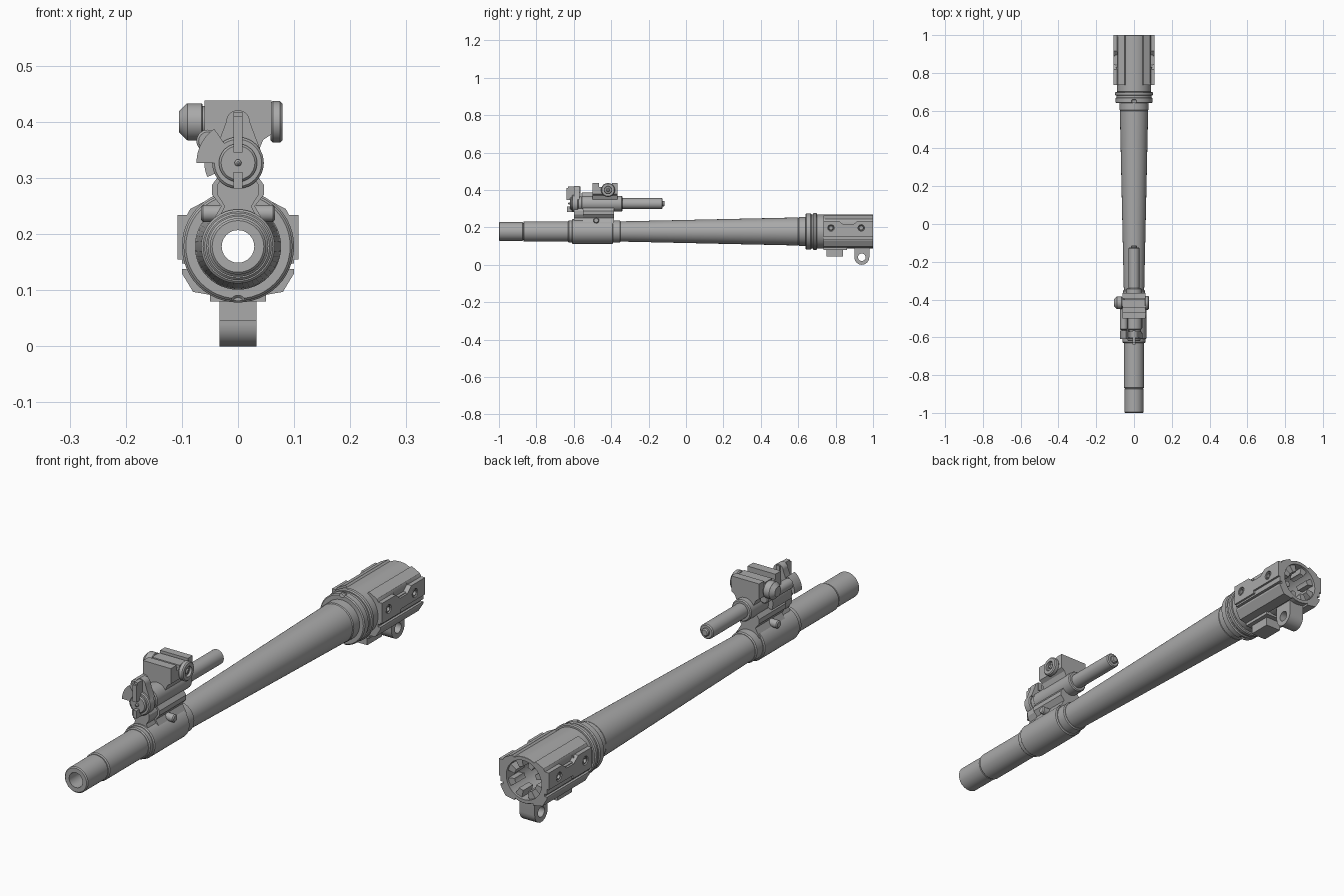
import bpy, bmesh
from math import sin, cos, pi, radians

default_cube = bpy.data.objects.get("Cube")
if default_cube:
    bpy.data.objects.remove(default_cube)

steel = bpy.data.materials.new("grey_steel")
steel.use_nodes = True
grey = (.4, .4, .4, 1)
steel.diffuse_color = grey
steel.node_tree.nodes["Principled BSDF"].inputs["Base Color"].default_value = grey

bore = (0, .178)     # centre line of the barrel, in x and z
gas = (0, .327)      # centre line of the gas cylinder, in x and z
clamp = (-.417, .4)  # centre of the clamp screw, in y and z
bore_radius = .029
parts = []


def loft(name, rings, capped):
    """Join rings of points with side faces, and close both ends if capped, else join last to first."""
    bm = bmesh.new()
    loops = [[bm.verts.new(point) for point in ring] for ring in rings]
    following = loops[1:] if capped else loops[1:] + loops[:1]
    for ring, following_ring in zip(loops, following):
        for i in range(len(ring)):
            bm.faces.new((ring[i - 1], ring[i], following_ring[i], following_ring[i - 1]))
    if capped:
        bm.faces.new(loops[0])
        bm.faces.new(loops[-1])
    bmesh.ops.recalc_face_normals(bm, faces=bm.faces)
    mesh = bpy.data.meshes.new(name)
    bm.to_mesh(mesh)
    bm.free()
    mesh.materials.append(steel)
    part = bpy.data.objects.new(name, mesh)
    bpy.context.collection.objects.link(part)
    parts.append(part)
    return part


def place(along, point, axis):
    across, height = point
    return (across, along, height) if axis == "y" else (along, across, height)


def arc(centre, radius, start, end, steps=12):
    """Points on a circle between two angles in degrees."""
    angles = [radians(start + (end - start) * i / steps) for i in range(steps + 1)]
    return [(centre[0] + radius * cos(a), centre[1] + radius * sin(a)) for a in angles]


def band(centre, inner, outer, start, end):
    """Outline of a piece of a ring."""
    return arc(centre, outer, start, end) + arc(centre, inner, end, start)


def prism(name, outline, start, end, axis="y"):
    """Extrude an outline: (x, z) along y, or (y, z) along x."""
    return loft(name, [[place(t, p, axis) for p in outline] for t in (start, end)], True)


def box(name, x, y, z):
    return prism(name, [(x[i], z[j]) for i, j in ((0, 0), (1, 0), (1, 1), (0, 1))], *y)


def tube(name, start, end, radius, centre=bore, hole=0, end_radius=None, axis="y", bevel=.004):
    """Round bar, tapered if end_radius is given, hollow if hole is given."""
    last = end_radius or radius
    profile = [(start, radius - bevel), (start + bevel, radius), (end - bevel, last), (end, last - bevel)]
    if hole:
        profile += [(end, hole), (start, hole)]
    rings = [[place(t, p, axis) for p in arc(centre, r, 0, 360, 48)[:-1]] for t, r in profile]
    return loft(name, rings, not hole)


def mirrored(half):
    """Complete a right-hand outline with its left-hand half."""
    return half + [(-x, z) for x, z in reversed(half)]


def cut(target, cutter):
    modifier = target.modifiers.new("cut", "BOOLEAN")
    modifier.operation, modifier.solver, modifier.object = "DIFFERENCE", "EXACT", cutter
    bpy.context.view_layer.objects.active = target
    bpy.ops.object.modifier_apply(modifier=modifier.name)
    parts.remove(cutter)
    bpy.data.objects.remove(cutter)


# Barrel: muzzle, straight section, long taper and shoulder
tube("muzzle", start=-1, end=-.87, radius=.05, hole=bore_radius)
tube("barrel_front", start=-.87, end=-.35, radius=.054, hole=bore_radius)
tube("barrel_taper", start=-.35, end=.6, radius=.054, end_radius=.075, hole=bore_radius, bevel=.001)
tube("barrel_shoulder", start=.6, end=.8, radius=.077, hole=bore_radius)

# Gas block sleeve with a collar at each end
tube("sleeve_front_collar", start=-.63, end=-.6, radius=.06, hole=.05)
tube("gas_block_sleeve", start=-.61, end=-.39, radius=.066, hole=.05)
tube("sleeve_rear_collar", start=-.4, end=-.35, radius=.059, hole=.05)

# Stepped flange with a locating notch above and below
flange = tube("breech_flange", start=.64, end=.67, radius=.097, hole=.06)
for side in (-1, 1):
    notch_centre = (0, bore[1] + side * .1)
    cut(flange, tube("notch_cutter", start=.6, end=.66, radius=.013, centre=notch_centre))
tube("flange_step", start=.66, end=.69, radius=.092, hole=.06)
tube("flange_rim", start=.68, end=.7, radius=.1, hole=.06)

# Hollow breech with locking lugs round its mouth
tube("breech_tube", start=.7, end=1, radius=.09, hole=.076, bevel=.001)
tube("breech_floor", start=.7, end=.8, radius=.08, hole=bore_radius)
lug_count = 8
for i in range(lug_count):
    angle = (i + .5) * 360 / lug_count
    prism("locking_lug", band(bore, .048, .08, angle - 11, angle + 11), .93, .99)

# Side wings and drilled mounting plates
wing_edge = [(.05, .263), (.085, .245), (.1, .218), (.1, .13), (.08, .097), (.04, .09)]
wing = prism("breech_wing", wing_edge + arc(bore, .084, -64, 62), .735, 1)
cut(wing, box("groove_cutter", x=(.09, .2), y=(.7, 1.1), z=(.138, .148)))
cut(wing, box("relief_cutter", x=(.088, .2), y=(.83, .915), z=(.215, .3)))
plate = box("mounting_plate", x=(.088, .108), y=(.735, 1), z=(.155, .234))
recess = [(.8, .25), (.845, .212), (.89, .212), (.935, .25)]
cut(plate, prism("recess_cutter", recess, .08, .2, axis="x"))
cut(plate, box("step_cutter", x=(.08, .2), y=(.85, 1.1), z=(.1, .168)))
for y in (.775, .937):
    hole_centre = (y, .197)
    for part in (plate, wing):
        cut(part, tube("hole_cutter", start=.093, end=.2, radius=.017, centre=hole_centre, axis="x"))
    bushing = tube("plate_bushing", start=.09, end=.106, radius=.014, hole=.009,
                   centre=hole_centre, axis="x", bevel=.001)
    bushing.modifiers.new("other_side", "MIRROR")
for part in (wing, plate):
    part.modifiers.new("other_side", "MIRROR")

# Block and ring lug under the breech
lug_width = .033
box("lower_block", x=(-lug_width, lug_width), y=(.75, .84), z=(.045, .1))
box("lower_rail", x=(-.05, .05), y=(.735, .86), z=(.08, .1))
ring_centre = (.94, .04)
ring_outline = arc(ring_centre, .04, 180, 360) + [(.98, .1), (.9, .1)]
ring = prism("ring_lug", ring_outline, -lug_width, lug_width, axis="x")
cut(ring, tube("ring_cutter", start=-.1, end=.1, radius=.02, centre=ring_centre, axis="x"))

# Waisted neck between sleeve and gas cylinder, with a cross pin
neck = [(.05, .215), (.03, .25), (.046, .27), (.046, .288), (.03, .31)]
prism("gas_neck", mirrored(neck), -.55, -.385)
prism("neck_front_step", mirrored([(x * .8, z) for x, z in neck]), -.6, -.55)
tube("neck_cross_pin", start=-.066, end=.066, radius=.015, centre=(-.48, .237), axis="x")

# Gas cylinder, rear tube and nozzle
tube("gas_cap_face", start=-.62, end=-.6, radius=.034, centre=gas)
tube("gas_cap", start=-.61, end=-.575, radius=.046, centre=gas)
tube("gas_cap_groove", start=-.58, end=-.55, radius=.038, centre=gas)
tube("gas_cylinder", start=-.56, end=-.34, radius=.042, centre=gas)
tube("gas_tube", start=-.35, end=-.125, radius=.029, centre=gas)
tube("gas_nozzle", start=-.13, end=-.114, radius=.015, centre=gas)
tube("regulator_pin", start=-.63, end=-.6, radius=.006, centre=gas)

# Regulator lever and its side flap
lever_top = arc((0, .4), .021, 0, 180)
prism("regulator_lever", [(.04, .35)] + lever_top + [(-.04, .35)], -.6, -.57)
rib = (-.008, .008)
box("lever_rib", x=rib, y=(-.638, -.6), z=(.345, .41))
box("lever_hook", x=rib, y=(-.63, -.565), z=(.385, .418))
box("lever_stub", x=rib, y=(-.637, -.56), z=(.281, .311))
prism("regulator_flap", band(gas, .04, .074, 125, 180), -.61, -.565)
prism("regulator_shroud", band(gas, .036, .06, 140, 205), -.57, -.45)
tube("side_pivot", start=-.56, end=-.4, radius=.02, centre=(-.054, .366))

# Sight mount with a raised ridge on each end and a low centre bar
mount_width = (-.06, .06)
prism("mount_foot", mirrored([(.033, .34), (.045, .368), (.06, .378), (.06, .39)]), -.5, -.365)
box("mount_base", x=mount_width, y=(-.5, -.365), z=(.385, .417))
for name, span, top in (("front_ridge", (-.5, -.465), .438), ("centre_bar", (-.445, -.4), .43),
                        ("rear_ridge", (-.395, -.365), .438)):
    box(name, x=mount_width, y=span, z=(.41, top))

# Clamp screw: tapered knob on the right, recessed nut on the left
tube("right_knob_collar", start=-.07, end=-.05, radius=.028, centre=clamp, axis="x")
tube("right_knob", start=-.092, end=-.063, radius=.033, centre=clamp, axis="x", bevel=.002)
tube("right_knob_nose", start=-.105, end=-.09, radius=.02, end_radius=.033, centre=clamp, axis="x",
     bevel=.001)
tube("left_nut", start=.058, end=.079, radius=.037, hole=.02, centre=clamp, axis="x")
tube("left_screw", start=.05, end=.07, radius=.022, centre=clamp, axis="x")
tube("left_screw_tip", start=.06, end=.077, radius=.01, centre=clamp, axis="x")

# Smooth the round surfaces and keep hard edges
bpy.ops.object.select_all(action="DESELECT")
for part in parts:
    part.select_set(True)
bpy.context.view_layer.objects.active = parts[0]
bpy.ops.object.shade_smooth_by_angle(angle=radians(30))
